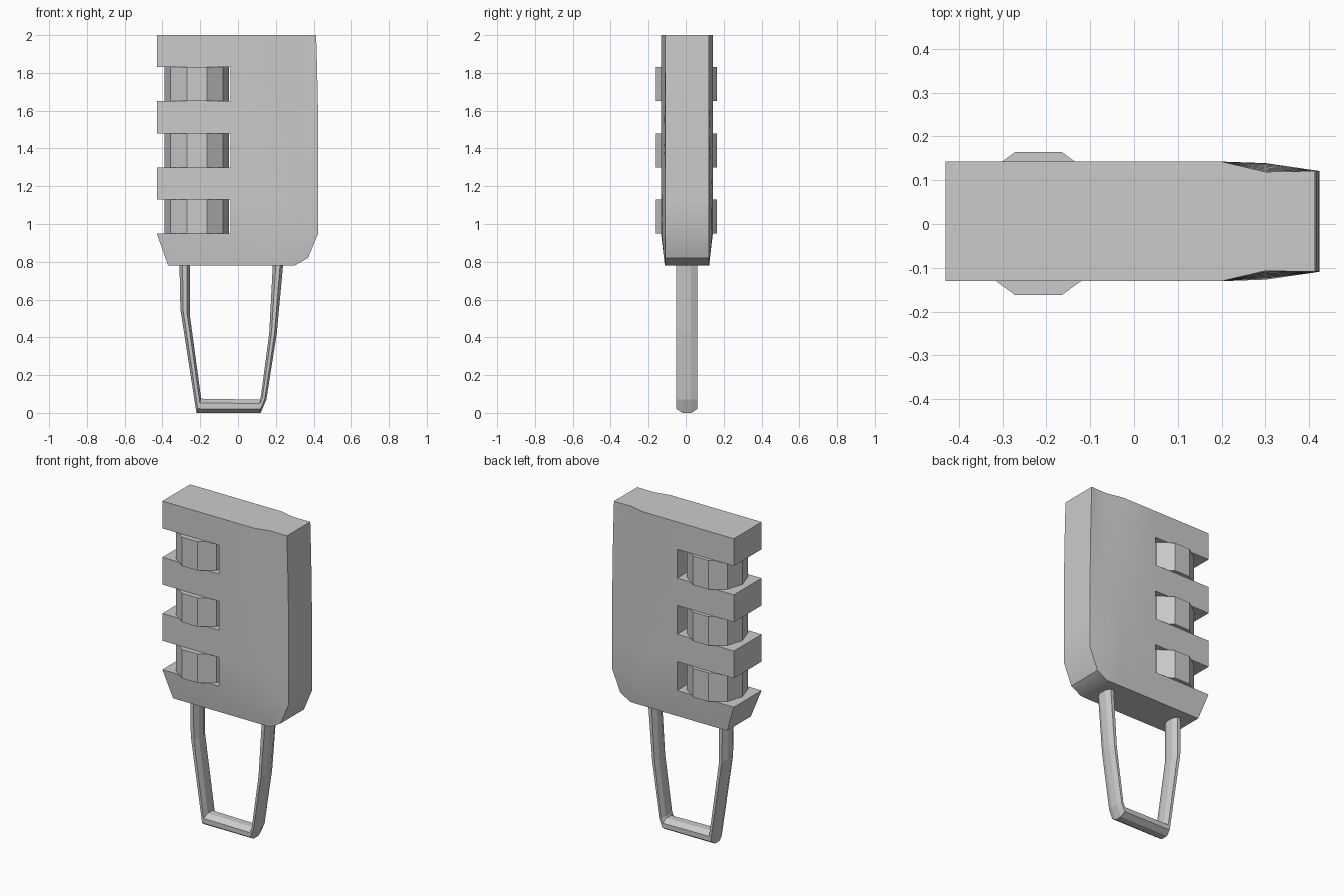
import bpy, bmesh, math

if "Cube" in bpy.data.objects:
    bpy.data.objects.remove(bpy.data.objects["Cube"])

def finish(name, bm, smooth=None):
    bmesh.ops.recalc_face_normals(bm, faces=bm.faces)
    me = bpy.data.meshes.new(name)
    bm.to_mesh(me)
    bm.free()
    ob = bpy.data.objects.new(name, me)
    bpy.context.collection.objects.link(ob)
    if smooth:
        me.shade_smooth()
        me.set_sharp_from_angle(angle=math.radians(smooth))
    return ob

# Lock body: a grid panel with three open slots, front and back joined by walls
CY = 0.006
rows = [0.78, 0.82, 0.95, 1.13, 1.30, 1.48, 1.65, 1.83, 2.0]
left = [-0.37, -0.384] + [-0.43] * 7
right = [0.30, 0.37, 0.424, 0.424, 0.424, 0.424, 0.422, 0.418, 0.413]
slots = {2, 4, 6}

def half_depth(col, z):
    t = max(0.0, (z - 0.95) / 1.05)
    h = [0.1365, 0.1365, 0.1365, 0.133 - 0.02 * t, 0.115][col]
    if z < 0.95:
        k = (z - 0.78) / 0.17
        h = min(h, 0.117 + k * 0.0195)
    return h

bm = bmesh.new()
grid = {}
for j, z in enumerate(rows):
    xs = [left[j], -0.04, 0.2, 0.25 if j == 0 else 0.3, right[j]]
    for i, x in enumerate(xs):
        for s in (-1, 1):
            grid[i, j, s] = bm.verts.new((x, CY + s * half_depth(i, z), z))
cells = {(i, j) for i in range(4) for j in range(len(rows) - 1)
         if not (i == 0 and j in slots)}
for i, j in cells:
    for s in (-1, 1):
        bm.faces.new([grid[i + a, j + b, s] for a, b in ((0, 0), (1, 0), (1, 1), (0, 1))])
    # walls wherever a neighbouring cell is missing
    for di, dj, p, q in ((-1, 0, (0, 0), (0, 1)), (1, 0, (1, 0), (1, 1)),
                         (0, -1, (0, 0), (1, 0)), (0, 1, (0, 1), (1, 1))):
        if (i + di, j + dj) not in cells:
            a, b = (i + p[0], j + p[1]), (i + q[0], j + q[1])
            bm.faces.new([grid[(*a, -1)], grid[(*b, -1)], grid[(*b, 1)], grid[(*a, 1)]])
finish("lock_body", bm, 30)

# Ten-sided number wheels, one in each slot
def wheel(name, z0, z1):
    bm = bmesh.new()
    rings = [[bm.verts.new((-0.218 + 0.171 * math.cos(k * math.pi / 5),
                            0.001 + 0.172 * math.sin(k * math.pi / 5), z))
              for k in range(10)] for z in (z0, z1)]
    for k in range(10):
        m = (k + 1) % 10
        bm.faces.new([rings[0][k], rings[0][m], rings[1][m], rings[1][k]])
    bm.faces.new(rings[0])
    bm.faces.new(rings[1])
    finish(name, bm)

for n, j in enumerate(sorted(slots)):
    wheel(f"number_wheel_{n + 1}", rows[j], rows[j + 1])

# Shackle: octagonal bar lofted along outer / inner outline pairs
pairs = [((-0.31, 0.80), (-0.255, 0.80)), ((-0.305, 0.55), (-0.255, 0.52)),
         ((-0.22, 0.0), (-0.195, 0.075)), ((0.12, 0.0), (0.115, 0.07)),
         ((0.15, 0.07), (0.12, 0.08)), ((0.205, 0.42), (0.165, 0.42)),
         ((0.24, 0.80), (0.185, 0.80))]
bm = bmesh.new()
rings = []
norm = 1 / math.cos(math.pi / 8)
for (ox, oz), (ix, iz) in pairs:
    ring = []
    for k in range(8):
        a = (k + 0.5) * math.pi / 4
        c, s = math.cos(a) * norm / 2, math.sin(a) * norm
        ring.append(bm.verts.new(((ox + ix) / 2 + (ox - ix) * c, 0.005 + 0.055 * s,
                                  (oz + iz) / 2 + (oz - iz) * c)))
    rings.append(ring)
for r, t in zip(rings, rings[1:]):
    for k in range(8):
        m = (k + 1) % 8
        bm.faces.new([r[k], r[m], t[m], t[k]])
bm.faces.new(rings[0])
bm.faces.new(rings[-1])
finish("shackle", bm)
